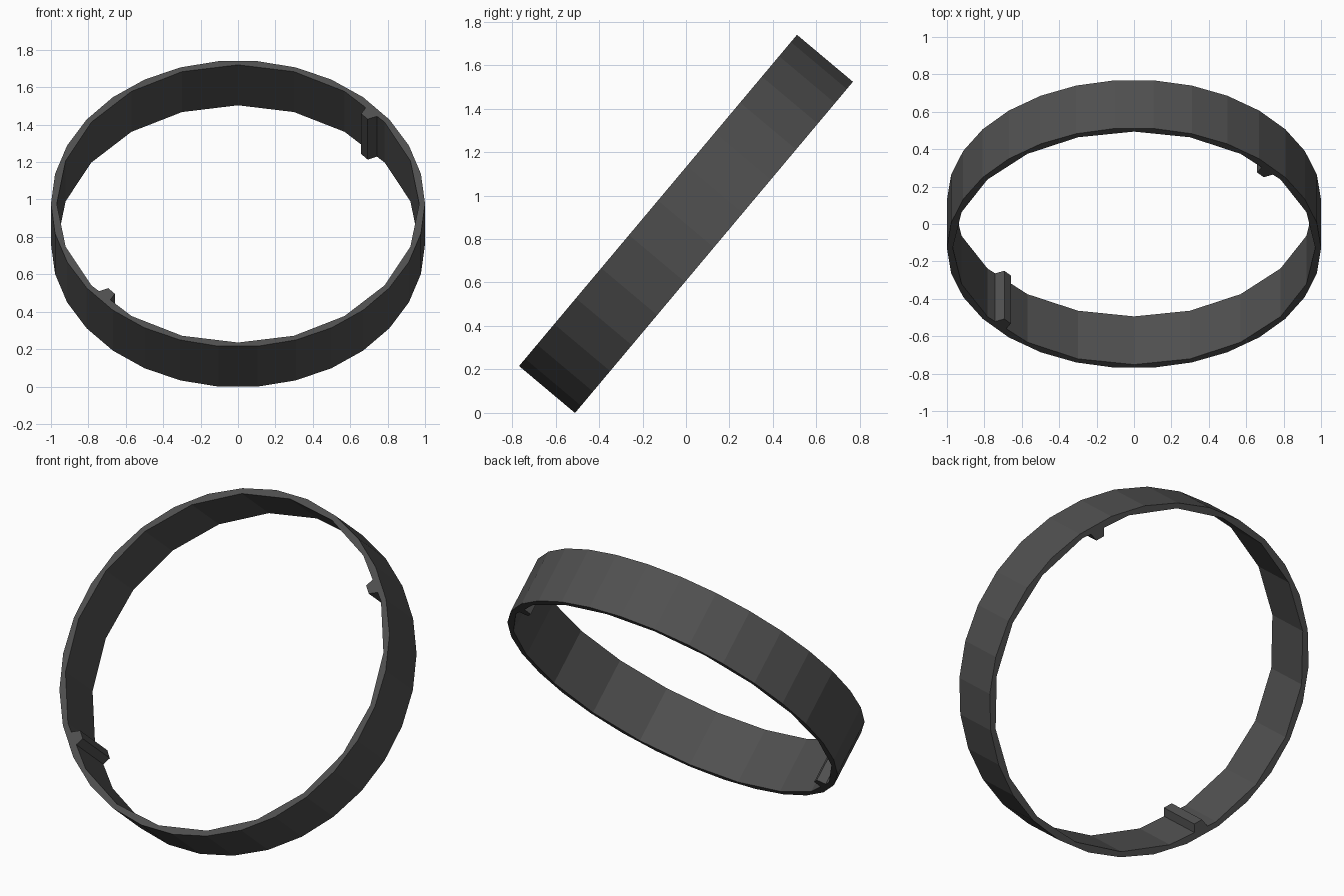
import bpy, bmesh
from math import radians, cos, sin, tau
from mathutils import Matrix

if "Cube" in bpy.data.objects:
    bpy.data.objects.remove(bpy.data.objects["Cube"])

H = 0.336
TILT = Matrix.Translation((0, 0, 0.8695)) @ Matrix.Rotation(radians(50), 4, 'X')

mat = bpy.data.materials.new("dark_grey")
mat.diffuse_color = (0.08, 0.08, 0.08, 1)
mat.use_nodes = True
mat.node_tree.nodes["Principled BSDF"].inputs["Base Color"].default_value = mat.diffuse_color


def prism(name, pts, h):
    """Extrude a flat outline along the ring axis."""
    bm = bmesh.new()
    face = bm.faces.new([bm.verts.new((x, y, -h / 2)) for x, y in pts])
    out = bmesh.ops.extrude_face_region(bm, geom=[face])
    verts = [g for g in out["geom"] if isinstance(g, bmesh.types.BMVert)]
    bmesh.ops.translate(bm, verts=verts, vec=(0, 0, h))
    bmesh.ops.recalc_face_normals(bm, faces=bm.faces)
    me = bpy.data.meshes.new(name)
    bm.to_mesh(me)
    bm.free()
    me.materials.append(mat)
    ob = bpy.data.objects.new(name, me)
    bpy.context.collection.objects.link(ob)
    ob.matrix_world = TILT
    return ob


def circle(r, n):
    return [(r * cos(tau * i / n), r * sin(tau * i / n)) for i in range(n)]


# Tilted band: fine outer wall, coarser inner wall
band = prism("band", circle(1.0, 30), H)
hole = prism("hole_cutter", circle(0.969, 20), H * 2)
hole.hide_render = True
hole.hide_viewport = True
cut = band.modifiers.new("hole", 'BOOLEAN')
cut.operation = 'DIFFERENCE'
cut.solver = 'EXACT'
cut.object = hole

# Two opposite tapered ribs on the inner wall
rib_profile = [(0.975, -0.048), (0.975, 0.048), (0.91, 0.026), (0.91, -0.026)]
for name, deg in (("right_rib", 42), ("left_rib", 222)):
    a = radians(deg)
    prism(name, [(r * cos(a) - t * sin(a), r * sin(a) + t * cos(a))
                 for r, t in rib_profile], H)
